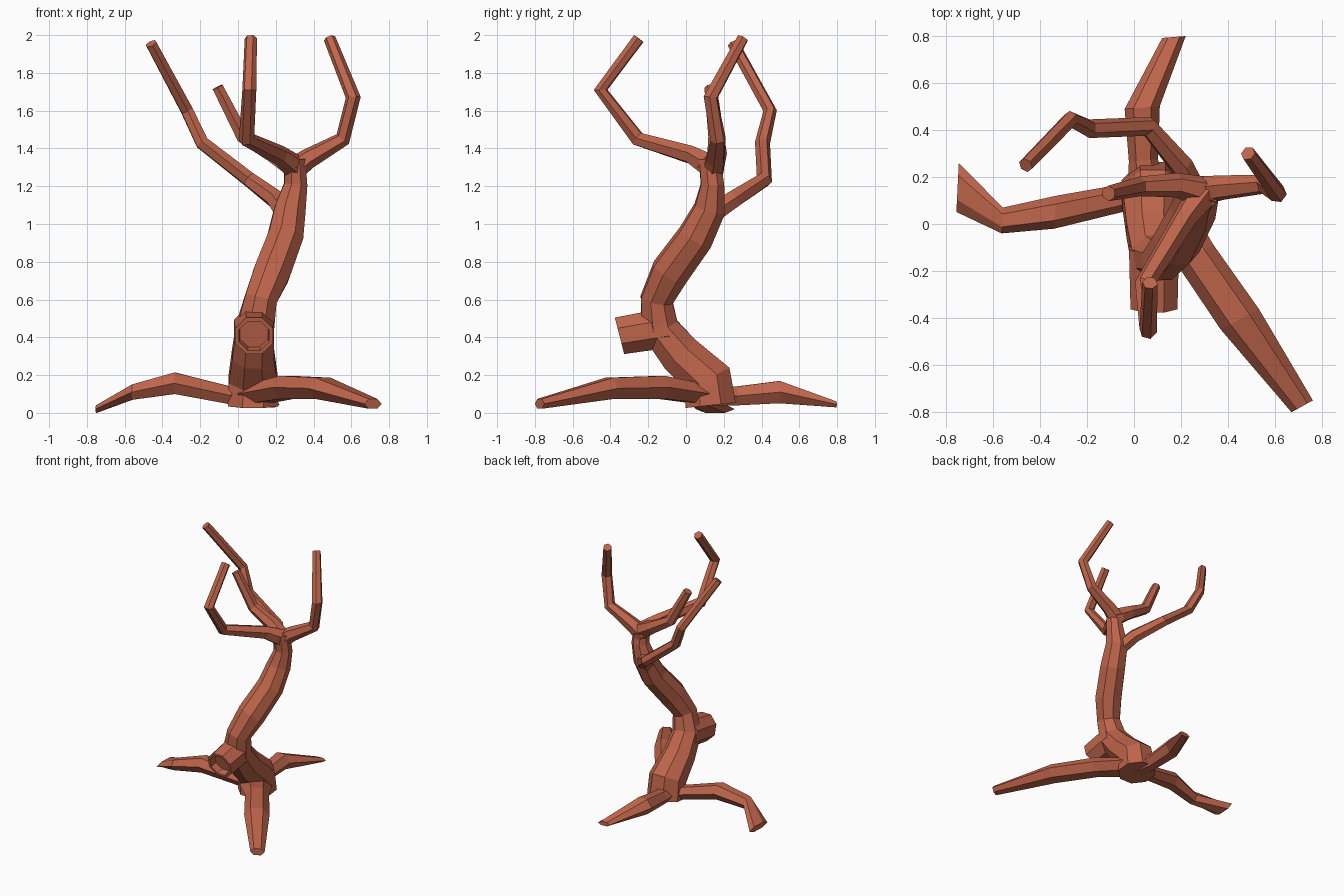
import bpy, bmesh
from math import cos, sin, pi
from mathutils import Vector

if "Cube" in bpy.data.objects:
    bpy.data.objects.remove(bpy.data.objects["Cube"])

bark = bpy.data.materials.new("bark")
bark.diffuse_color = (0.52, 0.13, 0.07, 1)
bark.use_nodes = True
bark.node_tree.nodes["Principled BSDF"].inputs["Base Color"].default_value = bark.diffuse_color
Z = Vector((0, 0, 1))


def sweep(name, path, n, phase=0.0, side=None, up=Z):
    """Loft n-sided rings along (x, y, z, half_width[, half_height]) points.
    With a side vector all rings share one plane, otherwise they follow the path."""
    pts = [Vector(p[:3]) for p in path]
    bm = bmesh.new()
    rings = []
    u = Vector((1, 0, 0))
    for i, p in enumerate(path):
        if side:
            u, v = Vector(side).normalized(), Vector(up).normalized()
        else:
            t = Vector()
            if i > 0:
                t += (pts[i] - pts[i - 1]).normalized()
            if i < len(pts) - 1:
                t += (pts[i + 1] - pts[i]).normalized()
            t.normalize()
            if i == 0 and abs(t.x) > 0.8:
                u = Vector((0, 1, 0))
            u = (u - t * u.dot(t)).normalized()
            v = t.cross(u)
        w, h = p[3], p[-1]
        rings.append([bm.verts.new(pts[i] + u * w * cos(phase + 2 * pi * k / n)
                                   + v * h * sin(phase + 2 * pi * k / n)) for k in range(n)])
    for a, b in zip(rings, rings[1:]):
        for k in range(n):
            j = (k + 1) % n
            bm.faces.new((a[k], a[j], b[j], b[k]))
    bm.faces.new(rings[0][::-1])
    bm.faces.new(rings[-1])
    bmesh.ops.recalc_face_normals(bm, faces=bm.faces)
    me = bpy.data.meshes.new(name)
    bm.to_mesh(me)
    bm.free()
    me.materials.append(bark)
    ob = bpy.data.objects.new(name, me)
    bpy.context.collection.objects.link(ob)
    return ob


# Twisting trunk
trunk = sweep("tree", [
    (.08, .13, .04, .145), (.08, .115, .18, .14), (.08, -.03, .31, .12),
    (.09, -.14, .45, .108), (.12, -.155, .6, .092), (.18, -.085, .745, .105),
    (.25, .05, .93, .1), (.275, .125, 1.08, .088), (.305, .14, 1.21, .066),
    (.3, .125, 1.345, .06)], 8, pi / 8)

# Sawn-off limb stub with a recessed end
stub = sweep("limb_stub", [
    (.085, -.1, .45, .115), (.085, -.352, .408, .108),
    (.085, -.352, .408, .086), (.085, -.30, .42, .08)],
    8, pi / 8, side=(1, 0, 0), up=(0, -.25, .97))

# Flattened roots
roots = [
    sweep("root_right", [
        (.1, .08, .1, .12, .06), (.26, -.13, .135, .088, .07), (.45, -.405, .13, .092, .065),
        (.715, -.775, .048, .052, .03)], 6, side=(.87, .48, 0)),
    sweep("root_left", [
        (.08, .12, .1, .07, .06), (-.05, .11, .095, .06, .055), (-.335, .05, .157, .07, .066),
        (-.56, .015, .11, .055, .047), (-.75, .155, .02, .104, .023)], 6, side=(.05, 1, 0)),
    sweep("root_back", [
        (.06, .12, .09, .09, .058), (.04, .27, .09, .062, .058), (.035, .495, .11, .075, .068),
        (.17, .795, .045, .05, .018)], 6, side=(1, .08, 0)),
]

# Bare branches
branches = [
    sweep("branch_back", [
        (.27, .1, 1.03, .06), (.2, .25, 1.13, .052), (.06, .415, 1.235, .043),
        (-.19, .405, 1.43, .04), (-.27, .445, 1.6, .036), (-.46, .25, 1.955, .032)], 6),
    sweep("branch_right", [
        (.27, .14, 1.27, .065), (.37, .155, 1.345, .055), (.555, .17, 1.45, .042),
        (.61, .13, 1.67, .04), (.485, .3, 1.982, .032)], 6),
    sweep("branch_front", [
        (.3, .14, 1.3, .07), (.22, .03, 1.365, .052), (.045, -.255, 1.45, .042),
        (.06, -.452, 1.71, .038), (.068, -.25, 1.982, .033)], 6),
    sweep("branch_left", [
        (.32, .13, 1.29, .07), (.18, .165, 1.375, .052), (.025, .16, 1.465, .042),
        (-.108, .13, 1.725, .033)], 6),
]

# Merge everything into one solid
bpy.context.view_layer.objects.active = trunk
for part in [stub] + roots + branches:
    mod = trunk.modifiers.new(part.name, 'BOOLEAN')
    mod.operation = 'UNION'
    mod.solver = 'EXACT'
    mod.object = part
    bpy.ops.object.modifier_apply(modifier=mod.name)
    bpy.data.objects.remove(part, do_unlink=True)
